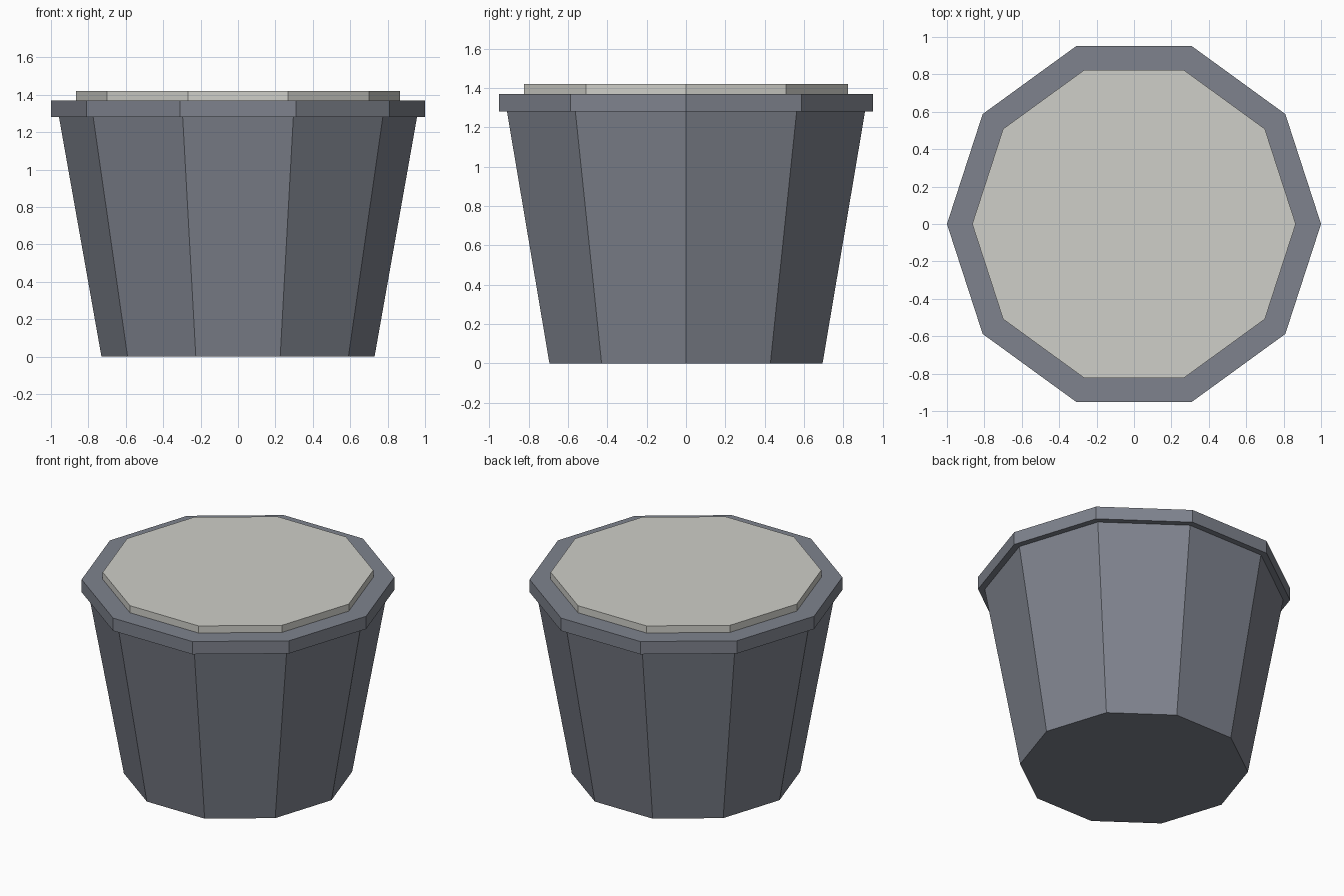
import bpy

default = bpy.data.objects.get("Cube")
if default:
    bpy.data.objects.remove(default, do_unlink=True)

SIDES = 10


def material(name, rgb):
    mat = bpy.data.materials.new(name)
    mat.use_nodes = True
    color = (*rgb, 1.0)
    mat.diffuse_color = color
    mat.node_tree.nodes["Principled BSDF"].inputs["Base Color"].default_value = color
    return mat


def ten_sided(name, r_bottom, r_top, z0, z1, mat):
    """Flat-sided frustum with one corner pointing along +x."""
    bpy.ops.mesh.primitive_cone_add(
        vertices=SIDES, radius1=r_bottom, radius2=r_top, depth=z1 - z0,
        location=(0, 0, (z0 + z1) / 2))
    obj = bpy.context.object
    obj.name = name
    # Cone corners start on the y axis: turn half a step onto the x axis
    for v in obj.data.vertices:
        v.co.x, v.co.y = v.co.y, -v.co.x
    obj.data.materials.append(mat)
    return obj


slate = material("slate grey", (0.21, 0.226, 0.268))
cream = material("pale stone", (0.62, 0.62, 0.58))

# Tapered tub, overhanging rim and raised top disc
ten_sided("tub_body", 0.73, 0.957, 0.0, 1.28, slate)
ten_sided("tub_rim", 1.0, 1.0, 1.28, 1.37, slate)
ten_sided("top_disc", 0.865, 0.865, 1.37, 1.42, cream)
